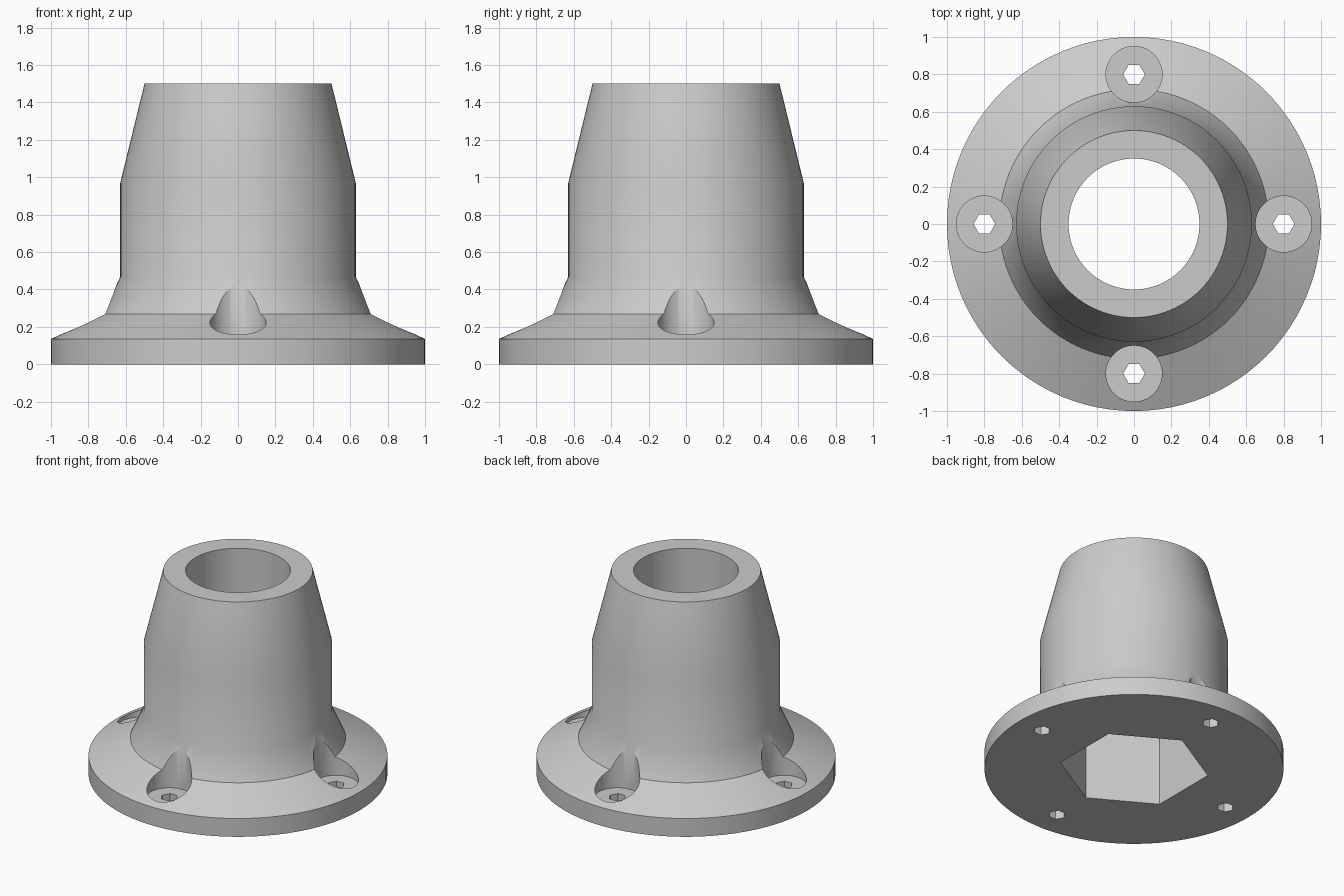
import bpy, bmesh, math
from mathutils import Matrix

cube = bpy.data.objects.get("Cube")
if cube:
    bpy.data.objects.remove(cube)

grey = bpy.data.materials.new("plain grey")
grey.use_nodes = True
colour = (0.6, 0.6, 0.6, 1)
grey.diffuse_color = colour
grey.node_tree.nodes["Principled BSDF"].inputs["Base Color"].default_value = colour


def make_object(name, bm):
    mesh = bpy.data.meshes.new(name)
    bm.to_mesh(mesh)
    bm.free()
    mesh.materials.append(grey)
    obj = bpy.data.objects.new(name, mesh)
    bpy.context.collection.objects.link(obj)
    return obj


def cutter(name, sides, radius, bottom, top, x=0, y=0, turn=0):
    """Upright prism with its first corner at the angle turn."""
    bm = bmesh.new()
    ring = [bm.verts.new((x + radius * math.cos(turn + math.tau * i / sides),
                          y + radius * math.sin(turn + math.tau * i / sides), bottom))
            for i in range(sides)]
    base = bm.faces.new(ring)
    up = bmesh.ops.extrude_face_region(bm, geom=[base])["geom"]
    bmesh.ops.translate(bm, vec=(0, 0, top - bottom),
                        verts=[v for v in up if isinstance(v, bmesh.types.BMVert)])
    bmesh.ops.recalc_face_normals(bm, faces=bm.faces)
    obj = make_object(name, bm)
    obj.hide_render = True
    return obj


# Flanged body: a profile turned about the vertical axis
profile = [(0, 0), (1, 0), (1, 0.135), (0.72, 0.268), (0.63, 0.468),
           (0.63, 0.968), (0.5, 1.5), (0, 1.5)]
bm = bmesh.new()
points = [bm.verts.new((r, 0, z)) for r, z in profile]
edges = [bm.edges.new(pair) for pair in zip(points, points[1:])]
bmesh.ops.spin(bm, geom=points + edges, cent=(0, 0, 0), axis=(0, 0, 1),
               angle=math.tau, steps=96, use_duplicate=False)
bmesh.ops.remove_doubles(bm, verts=bm.verts, dist=0.0001)
bmesh.ops.recalc_face_normals(bm, faces=bm.faces)
body = make_object("flanged_collar", bm)

# Round bore above a hexagonal socket
cutters = [cutter("bore_cutter", 96, 0.35, -0.2, 1.7),
           cutter("hex_socket_cutter", 6, 0.5, -0.1, 0.75, turn=math.pi / 2)]

# Four screw seats with hexagonal through holes
for i in range(4):
    x, y = 0.8 * math.cos(i * math.pi / 2), 0.8 * math.sin(i * math.pi / 2)
    cutters.append(cutter("screw_seat_cutter", 48, 0.15, 0.132, 0.8, x, y))
    cutters.append(cutter("screw_hole_cutter", 6, 0.058, -0.1, 0.5, x, y))

bpy.context.view_layer.objects.active = body
for tool in cutters:
    cut = body.modifiers.new("cut", "BOOLEAN")
    cut.operation = "DIFFERENCE"
    cut.solver = "EXACT"
    cut.object = tool
    bpy.ops.object.modifier_apply(modifier=cut.name)
for tool in cutters:
    bpy.data.objects.remove(tool)

# Smooth curved walls, keep the hard rims
bpy.ops.object.select_all(action="DESELECT")
body.select_set(True)
bpy.ops.object.shade_smooth_by_angle(angle=math.radians(30))
